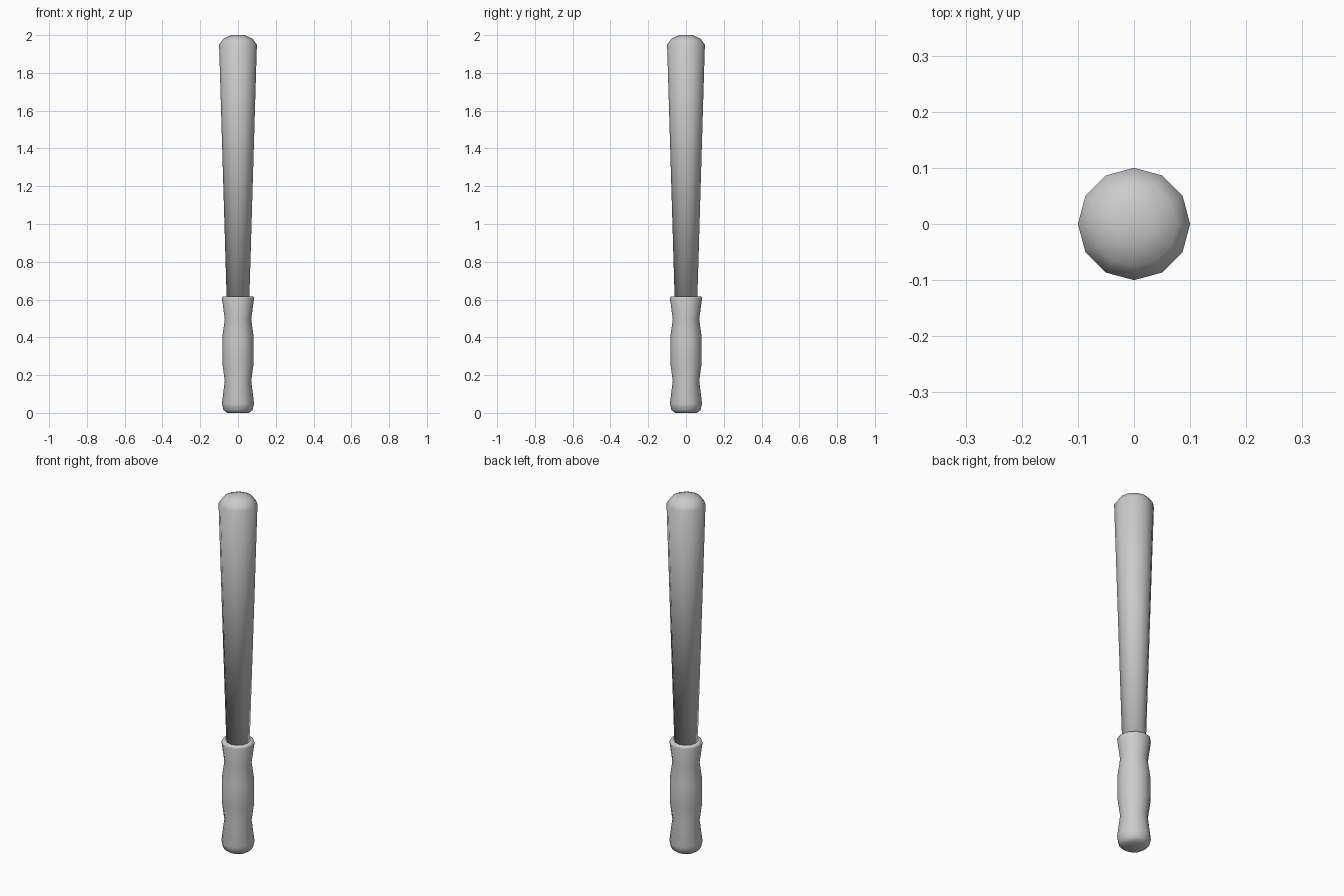
import bpy, bmesh, math

if "Cube" in bpy.data.objects:
    bpy.data.objects.remove(bpy.data.objects["Cube"])

SIDES = 12


def lathe(name, profile):
    """Closed solid of revolution from (radius, z) points, bottom to top."""
    bm = bmesh.new()
    rings = []
    for r, z in profile:
        rings.append([bm.verts.new((r * math.cos(2 * math.pi * i / SIDES),
                                    r * math.sin(2 * math.pi * i / SIDES), z))
                      for i in range(SIDES)])
    for a, b in zip(rings, rings[1:]):
        for i in range(SIDES):
            j = (i + 1) % SIDES
            bm.faces.new((a[i], a[j], b[j], b[i]))
    bm.faces.new(rings[0][::-1])
    bm.faces.new(rings[-1])
    for f in bm.faces:
        f.smooth = True
    mesh = bpy.data.meshes.new(name)
    bm.to_mesh(mesh)
    bm.free()
    obj = bpy.data.objects.new(name, mesh)
    bpy.context.collection.objects.link(obj)
    return obj


# Contoured grip with rounded butt and flat top rim
lathe("grip", [(0.058, 0), (0.077, 0.015), (0.085, 0.05), (0.07, 0.17),
               (0.083, 0.265), (0.083, 0.40), (0.07, 0.495),
               (0.085, 0.605), (0.082, 0.615), (0.06, 0.615)])

# Tapered barrel with domed tip, seated on the grip
lathe("barrel", [(0.06, 0.605), (0.1, 1.95), (0.076, 1.982), (0.035, 2.0)])
